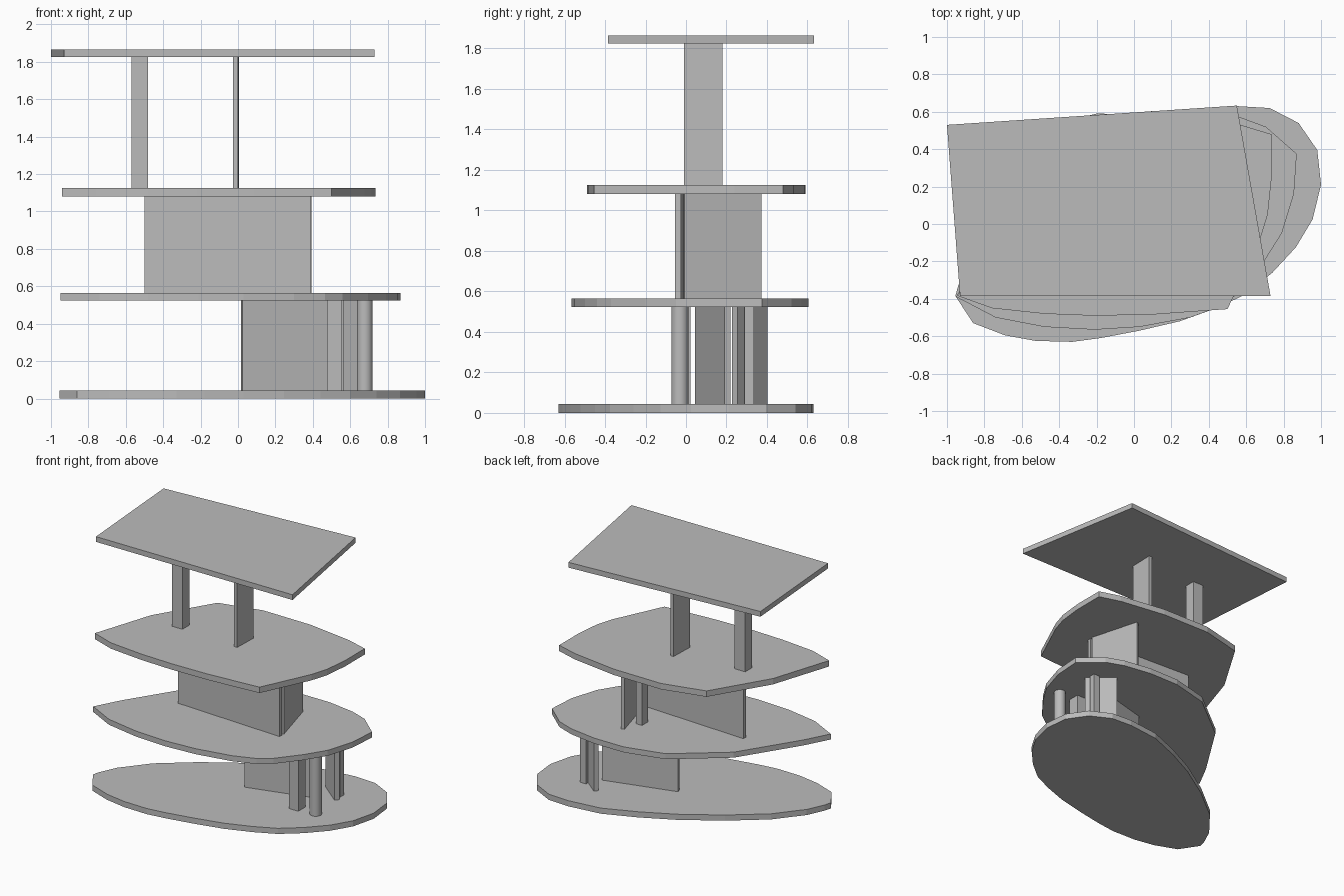
import bpy
import bmesh
import math
from mathutils import Vector

default_cube = bpy.data.objects.get("Cube")
if default_cube:
    bpy.data.objects.remove(default_cube, do_unlink=True)

# One plain concrete grey for the whole massing model
GREY = (0.5, 0.5, 0.5, 1.0)
concrete = bpy.data.materials.new("concrete_grey")
concrete.use_nodes = True
concrete.diffuse_color = GREY
concrete.node_tree.nodes["Principled BSDF"].inputs["Base Color"].default_value = GREY


def extrude_outline(name, outline, bottom, top):
    """Extrude a flat outline into a solid between two heights."""
    mesh = bpy.data.meshes.new(name)
    bm = bmesh.new()
    base = bm.faces.new([bm.verts.new((x, y, bottom)) for x, y in outline])
    result = bmesh.ops.extrude_face_region(bm, geom=[base])
    raised = [v for v in result["geom"] if isinstance(v, bmesh.types.BMVert)]
    bmesh.ops.translate(bm, verts=raised, vec=(0, 0, top - bottom))
    bmesh.ops.recalc_face_normals(bm, faces=bm.faces)
    bm.to_mesh(mesh)
    bm.free()
    mesh.materials.append(concrete)
    part = bpy.data.objects.new(name, mesh)
    bpy.context.collection.objects.link(part)
    return part


def wall(name, start, end, thickness, storey):
    """Upright plate whose centre line runs from start to end."""
    a, b = Vector(start), Vector(end)
    along = (b - a).normalized()
    side = Vector((-along.y, along.x)) * thickness / 2
    return extrude_outline(name, [a - side, b - side, b + side, a + side], *storey)


def post(name, left, right, front, back, storey):
    """Rectangular post aligned with the axes."""
    outline = [(left, front), (right, front), (right, back), (left, back)]
    return extrude_outline(name, outline, *storey)


# Slab heights, and the open storeys between them
ground = (0, 0.043)
first = (0.523, 0.565)
second = (1.08, 1.125)
roof = (1.825, 1.865)
lower_storey = (ground[1], first[0])
middle_storey = (first[1], second[0])
upper_storey = (second[1], roof[0])

# Floor slabs: rounded leaf outlines, counter-clockwise from the left tip
extrude_outline("ground_slab", [
    (-.955, -.385), (-.86, -.53), (-.69, -.595), (-.525, -.625), (-.33, -.63),
    (-.18, -.61), (.03, -.57), (.245, -.52), (.44, -.45), (.6, -.375),
    (.74, -.26), (.865, -.125), (.955, .025), (1, .21), (.98, .395),
    (.88, .54), (.725, .62), (.555, .63), (.3, .6), (.05, .5),
    (-.19, .38), (-.47, .2), (-.72, 0), (-.88, -.2), (-.94, -.33)], *ground)

extrude_outline("first_floor_slab", [
    (-.95, -.39), (-.74, -.5), (-.48, -.55), (-.21, -.565), (.03, -.55),
    (.3, -.5), (.465, -.44), (.56, -.37), (.695, -.2), (.79, -.05),
    (.855, .16), (.87, .375), (.705, .52), (.57, .57), (.35, .605),
    (.1, .605), (-.2, .53), (-.57, .24), (-.85, -.2)], *first)

extrude_outline("second_floor_slab", [
    (-.94, -.385), (-.76, -.45), (-.48, -.48), (-.22, -.49), (.085, -.485),
    (.5, -.455), (.675, -.08), (.715, .05), (.735, .24), (.735, .48),
    (.57, .53), (.2, .585), (-.2, .59), (-.53, .51), (-.79, .08)], *second)

# Roof: a skewed four-sided plate
extrude_outline("roof_slab", [
    (-.93, -.385), (.73, -.385), (.55, .633), (-1, .53)], *roof)

# Upper storey: square post and thin fin
post("upper_post", -.57, -.48, .015, .1, upper_storey)
wall("upper_fin", (-.013, -.01), (-.007, .18), .027, upper_storey)

# Middle storey: long wall, angled wall and a small post behind
wall("middle_long_wall", (-.5, .005), (.39, -.04), .03, middle_storey)
wall("middle_angled_wall", (.38, -.01), (.275, .37), .025, middle_storey)
post("middle_back_post", .2, .25, .17, .245, middle_storey)

# Lower storey: slanted walls, posts and a round column
wall("lower_long_wall", (.02, .06), (.56, .205), .03, lower_storey)
wall("lower_angled_wall", (.487, .388), (.667, .24), .035, lower_storey)
post("lower_front_post", .475, .555, -.065, .022, lower_storey)
post("lower_back_post", .61, .66, .29, .335, lower_storey)

bpy.ops.mesh.primitive_cylinder_add(
    vertices=24, radius=.042, depth=lower_storey[1] - lower_storey[0],
    location=(.678, -.03, sum(lower_storey) / 2))
column = bpy.context.object
column.name = "lower_round_column"
column.data.materials.append(concrete)
bpy.ops.object.shade_smooth_by_angle(angle=math.radians(40))
